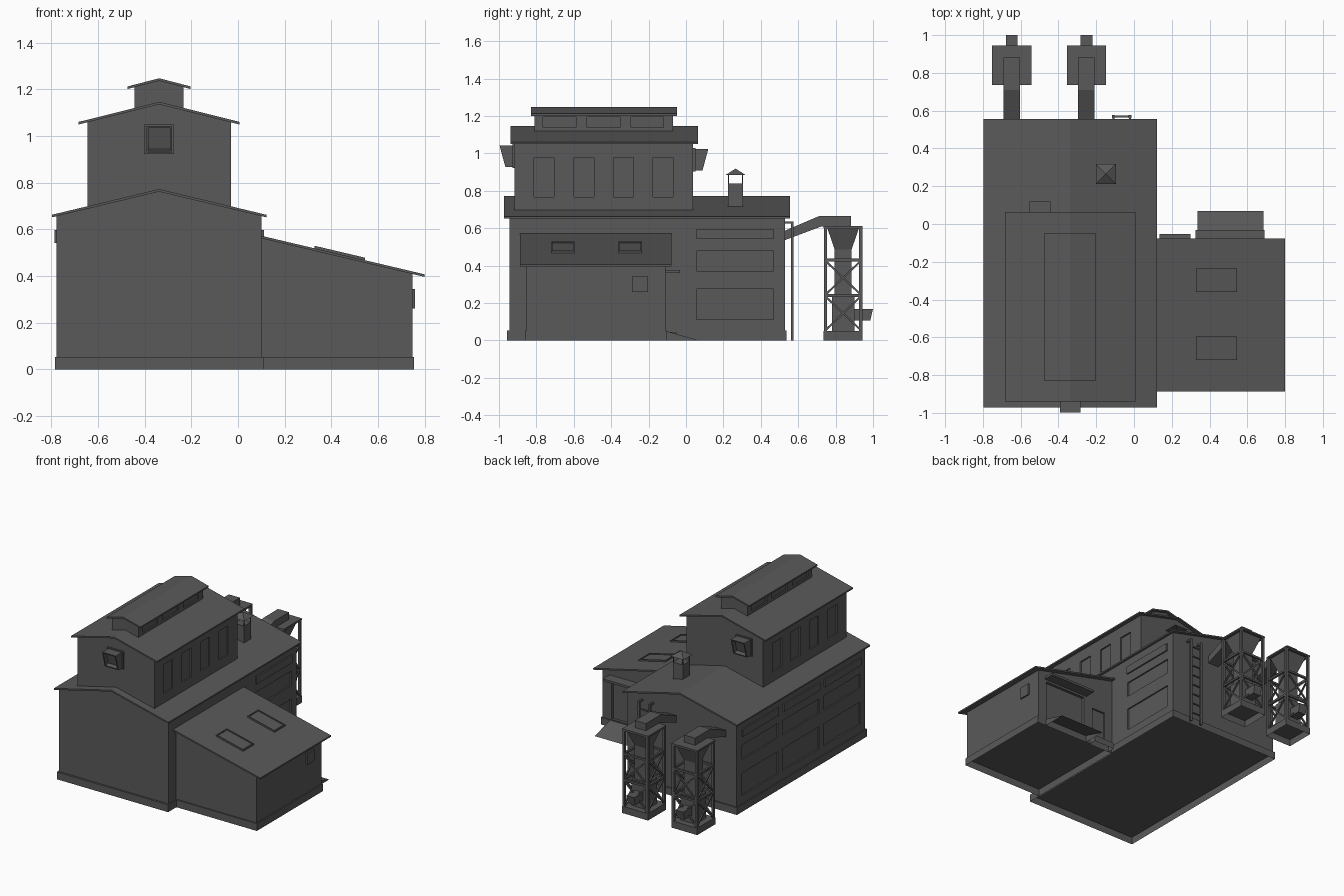
import bpy, bmesh
from mathutils import Vector

if "Cube" in bpy.data.objects:
    bpy.data.objects.remove(bpy.data.objects["Cube"], do_unlink=True)

GREY = bpy.data.materials.new("dark_grey")
GREY.use_nodes = True
GREY.diffuse_color = (0.1, 0.1, 0.1, 1)
GREY.node_tree.nodes["Principled BSDF"].inputs["Base Color"].default_value = (0.1, 0.1, 0.1, 1)


def finish(name, bm):
    bmesh.ops.recalc_face_normals(bm, faces=bm.faces)
    mesh = bpy.data.meshes.new(name)
    bm.to_mesh(mesh)
    bm.free()
    mesh.materials.append(GREY)
    obj = bpy.data.objects.new(name, mesh)
    bpy.context.collection.objects.link(obj)
    return obj


def prism(name, profile, axis, a, b):
    """Extrude an (x, z) profile along y, or a (y, z) profile along x."""
    place = (lambda p, t: (p[0], t, p[1])) if axis == "y" else (lambda p, t: (t, p[0], p[1]))
    bm = bmesh.new()
    face = bm.faces.new([bm.verts.new(place(p, a)) for p in profile])
    new = bmesh.ops.extrude_face_region(bm, geom=[face])["geom"]
    shift = Vector(place((0, 0), b - a))
    bmesh.ops.translate(bm, vec=shift, verts=[v for v in new if isinstance(v, bmesh.types.BMVert)])
    return finish(name, bm)


def add_box(bm, x, y, z):
    verts = bmesh.ops.create_cube(bm, size=1)["verts"]
    for v in verts:
        v.co = [lo + (hi - lo) * (c + 0.5) for c, (lo, hi) in zip(v.co, (x, y, z))]


def add_beam(bm, p, q, w):
    p, q = Vector(p), Vector(q)
    turn = (q - p).to_track_quat("Z", "Y")
    for v in bmesh.ops.create_cube(bm, size=1)["verts"]:
        v.co = (p + q) / 2 + turn @ Vector((v.co.x * w, v.co.y * w, v.co.z * (q - p).length))


def boxes(name, spans):
    bm = bmesh.new()
    for span in spans:
        add_box(bm, *span)
    return finish(name, bm)


def frustum(name, cx, cy, z0, half0, z1, half1):
    bm = bmesh.new()
    add_box(bm, (-1, 1), (-1, 1), (z0, z1))
    for v in bm.verts:
        h = half0 if v.co.z < (z0 + z1) / 2 else half1
        v.co.x, v.co.y = cx + v.co.x * h, cy + v.co.y * h
    return finish(name, bm)


def open_bottom(obj):
    """Remove the ground face, leaving a hollow shell."""
    bm = bmesh.new()
    bm.from_mesh(obj.data)
    ground = [f for f in bm.faces if all(v.co.z < 0.001 for v in f.verts)]
    bmesh.ops.delete(bm, geom=ground, context="FACES_ONLY")
    bm.to_mesh(obj.data)
    bm.free()


def cut(obj, spans):
    """Sink rectangular recesses into a wall."""
    cutter = boxes("recess_cutter", spans)
    cutter.hide_render = True
    mod = obj.modifiers.new("recess", "BOOLEAN")
    mod.operation, mod.solver, mod.object = "DIFFERENCE", "EXACT", cutter
    bpy.context.view_layer.objects.active = obj
    bpy.ops.object.modifier_apply(modifier=mod.name)
    bpy.data.objects.remove(cutter, do_unlink=True)


def sink_face(obj, direction, rim, depth):
    """Inset the face that looks most along the direction and push it in."""
    bm = bmesh.new()
    bm.from_mesh(obj.data)
    bm.normal_update()
    face = max(bm.faces, key=lambda f: f.normal.dot(Vector(direction)))
    bmesh.ops.inset_region(bm, faces=[face], thickness=rim, depth=0)
    bmesh.ops.inset_region(bm, faces=[face], thickness=0, depth=-depth)
    bm.to_mesh(obj.data)
    bm.free()


def gabled(name, half, z0, y, roof_half, eave, ridge, roof_y, t=0.011):
    """Gabled block with a thin overhanging roof."""
    under = ridge - t
    wall = under - (ridge - eave) * half / roof_half
    body = prism(name + "_walls", [(CX - half, z0), (CX + half, z0), (CX + half, wall),
                                   (CX, under), (CX - half, wall)], "y", *y)
    top = [(CX - roof_half, eave), (CX, ridge), (CX + roof_half, eave)]
    prism(name + "_roof", top + [(x, z - t) for x, z in reversed(top)], "y", *roof_y)
    return body


CX = -0.338
MAIN, UPPER, MONITOR = 0.439, 0.308, 0.105
D = 0.01
PLINTH = 0.053

# Stacked gabled blocks
main = gabled("main", MAIN, PLINTH, (-0.943, 0.529), 0.46, 0.662, 0.772, (-0.972, 0.555))
upper = gabled("upper", UPPER, 0.66, (-0.916, 0.038), 0.345, 1.06, 1.146, (-0.939, 0.064))
monitor = gabled("monitor", MONITOR, 1.08, (-0.81, -0.07), 0.135, 1.212, 1.247, (-0.83, -0.048))
open_bottom(boxes("main_plinth", [((-0.785, 0.109), (-0.957, 0.538), (0, PLINTH))]))


def side_span(half, side, depth=D):
    x = CX + side * half
    return (x - depth, x + depth)


# Recessed windows on the long walls
main_cuts, strips = [], []
for side in (-1, 1):
    for yc in ((0.262, -0.21, -0.68) if side < 0 else (0.262,)):
        y = (yc - 0.207, yc + 0.207)
        for z in ((0.113, 0.274), (0.372, 0.478)):
            main_cuts.append((side_span(MAIN, side), y, z))
        strips.append((side_span(MAIN, side), y, (0.542, 0.597)))
cut(main, main_cuts)
boxes("upper_strip_windows", strips)
cut(upper, [(side_span(UPPER, s), (yc - 0.053, yc + 0.053), (0.768, 0.977))
            for s in (-1, 1) for yc in (-0.76, -0.545, -0.335, -0.123)])
cut(monitor, [(side_span(MONITOR, s), (yc - 0.088, yc + 0.088), (1.138, 1.195))
              for s in (-1, 1) for yc in (-0.676, -0.441, -0.207)])

# Hooded vents on both gable ends of the upper block
for name, s, wall, xc, z in (("front_vent", -1, -0.916, CX, 0.928), ("back_vent", 1, 0.038, -0.497, 0.908)):
    profile = [(0.01, z), (0.05, z), (0.081, z + 0.115), (0.01, z + 0.115)]
    hood = prism(name, [(wall + s * d, h) for d, h in profile], "x", xc - 0.055, xc + 0.055)
    sink_face(hood, (0, s, -0.2), 0.012, 0.03)
    boxes(name + "_frame", [((xc - 0.064, xc + 0.064), sorted((wall - s * D, wall + s * 0.012)),
                             (z - 0.006, z + 0.121))])

# Side annex with a single-pitch roof
SLOPE = -0.236


def annex_z(x):
    return 0.572 + SLOPE * (x - 0.1)


annex = prism("annex_walls", [(0.09, PLINTH), (0.747, PLINTH), (0.747, annex_z(0.747) - 0.011),
                              (0.09, annex_z(0.09) - 0.011)], "y", -0.853, -0.11)
roof = [(0.1, annex_z(0.1)), (0.8, annex_z(0.8))]
prism("annex_roof", roof + [(x, z - 0.011) for x, z in reversed(roof)], "y", -0.888, -0.077)
open_bottom(boxes("annex_plinth", [((0.1, 0.755), (-0.862, -0.105), (0, PLINTH))]))
cut(annex, [((0.345, 0.675), (-0.13, -0.1), (0.057, 0.345)),
            ((0.165, 0.27), (-0.122, -0.1), (0.057, 0.29))])
boxes("annex_window", [((0.74, 0.758), (-0.288, -0.203), (0.26, 0.343))])
boxes("loading_canopy", [((0.325, 0.69), (-0.115, -0.033), (0.36, 0.376))])
open_bottom(boxes("door_step", [((0.135, 0.3), (-0.11, -0.052), (0, 0.045))]))
open_bottom(prism("loading_ramp", [(-0.105, 0), (-0.105, 0.05), (0.068, 0)], "x", 0.335, 0.685))
for i, yc in enumerate((-0.298, -0.658)):
    ends = [(0.328, annex_z(0.328)), (0.545, annex_z(0.545))]
    light = prism(f"skylight_{i + 1}", [(x, z + 0.011) for x, z in ends] + ends[::-1],
                  "y", yc - 0.062, yc + 0.062)
    sink_face(light, (0.2, 0, 1), 0.01, 0.007)

# Roof chimney with an open gap under a pyramid cap
HX, HY = -0.149, 0.265
boxes("chimney_shaft", [((HX - 0.04, HX + 0.04), (HY - 0.04, HY + 0.04), (0.69, 0.84))])
boxes("chimney_posts", [((HX + a * 0.037 - 0.003, HX + a * 0.037 + 0.003),
                         (HY + b * 0.037 - 0.003, HY + b * 0.037 + 0.003), (0.84, 0.89))
                        for a in (-1, 1) for b in (-1, 1)])
frustum("chimney_cap", HX, HY, 0.885, 0.053, 0.918, 0.001)

# Ladder on the back wall
bm = bmesh.new()
for x in (-0.109, -0.021):
    add_beam(bm, (x, 0.569, 0), (x, 0.569, 0.636), 0.014)
    add_beam(bm, (x, 0.52, 0.63), (x, 0.574, 0.63), 0.012)
for i in range(8):
    add_beam(bm, (-0.109, 0.569, 0.07 + i * 0.073), (-0.021, 0.569, 0.07 + i * 0.073), 0.009)
finish("ladder", bm)

# Two hopper towers behind the building
TY, R = 0.84, 0.094
for label, tx in (("left", -0.252), ("right", -0.647)):
    tag = label + "_tower_"
    open_bottom(frustum(tag + "base", tx, TY, 0, 0.104, 0.05, 0.104))
    bm = bmesh.new()
    corners = [(tx + a * R, TY + b * R) for a, b in ((-1, -1), (1, -1), (1, 1), (-1, 1))]
    for i, p in enumerate(corners):
        q = corners[(i + 1) % 4]
        add_beam(bm, (*p, 0.05), (*p, 0.61), 0.018)
        for z in (0.24, 0.43, 0.603):
            add_beam(bm, (*p, z), (*q, z), 0.014)
        for lo, hi in ((0.055, 0.235), (0.245, 0.425)):
            add_beam(bm, (*p, lo), (*q, hi), 0.01)
            add_beam(bm, (*p, hi), (*q, lo), 0.01)
    finish(tag + "frame", bm)
    frustum(tag + "hopper", tx, TY, 0.485, 0.045, 0.605, 0.086)
    frustum(tag + "top", tx, TY, 0.602, 0.104, 0.612, 0.104)
    frustum(tag + "shaft", tx, TY, 0.2, 0.045, 0.485, 0.045)
    frustum(tag + "bin", tx, TY, 0.05, 0.06, 0.24, 0.06)
    prism(tag + "duct", [(0.52, 0.583), (0.71, 0.664), (0.882, 0.664), (0.882, 0.61),
                         (0.725, 0.61), (0.52, 0.533)], "x", tx - 0.044, tx + 0.044)
    prism(tag + "outlet", [(0.89, 0.168), (1.0, 0.168), (0.985, 0.107), (0.89, 0.107)],
          "x", tx - 0.031, tx + 0.031)
